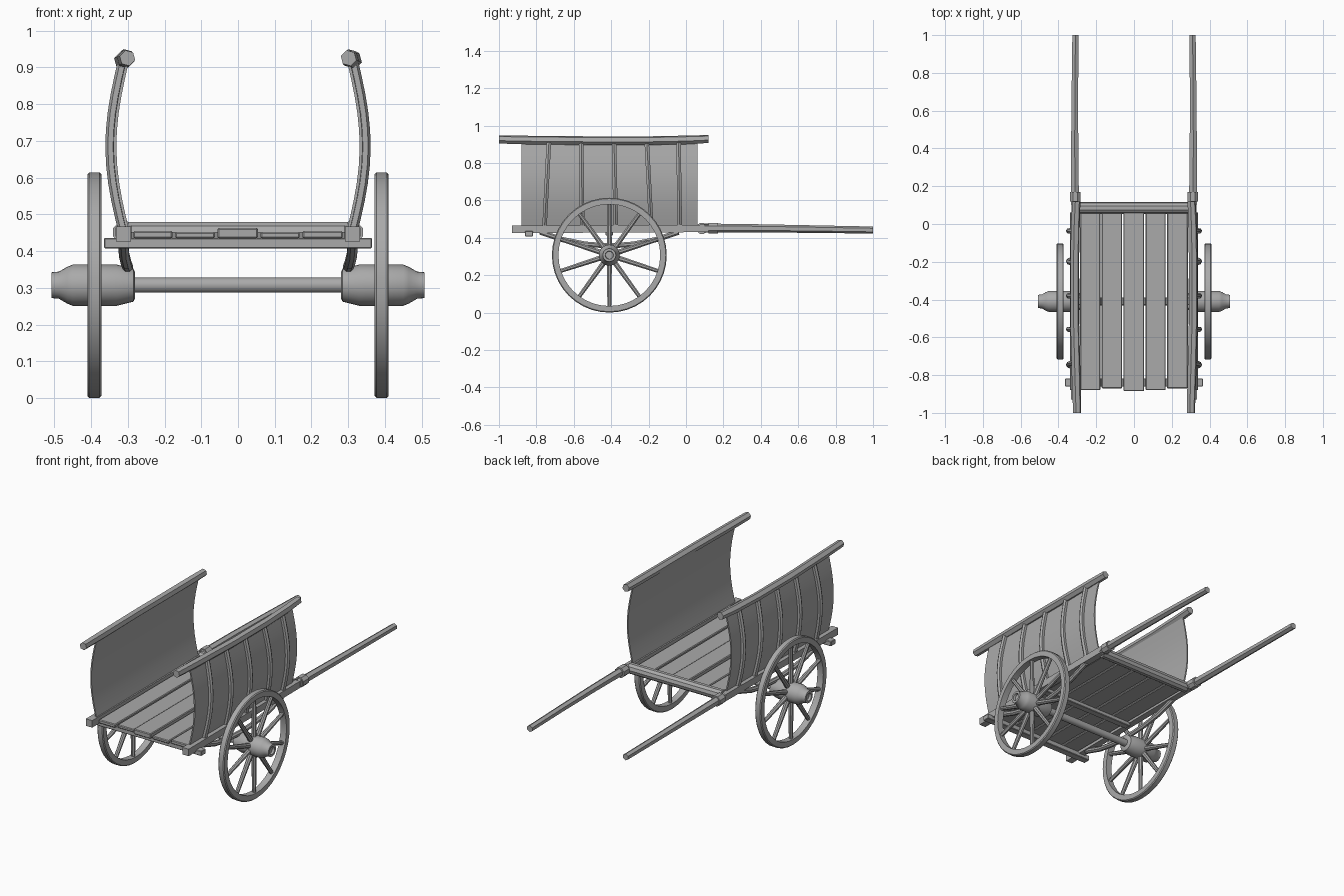
import bpy, bmesh, math
from mathutils import Vector

if "Cube" in bpy.data.objects:
    bpy.data.objects.remove(bpy.data.objects["Cube"])

grey = bpy.data.materials.new("weathered grey")
grey.diffuse_color = (0.4, 0.4, 0.4, 1)
grey.use_nodes = True
grey.node_tree.nodes["Principled BSDF"].inputs["Base Color"].default_value = grey.diffuse_color


def finish(name, bm, angle=35):
    bmesh.ops.recalc_face_normals(bm, faces=bm.faces)
    me = bpy.data.meshes.new(name)
    bm.to_mesh(me)
    bm.free()
    ob = bpy.data.objects.new(name, me)
    bpy.context.collection.objects.link(ob)
    me.materials.append(grey)
    bpy.ops.object.select_all(action='DESELECT')
    ob.select_set(True)
    bpy.context.view_layer.objects.active = ob
    bpy.ops.object.shade_smooth_by_angle(angle=math.radians(angle))
    return ob


def tube(name, pts, radii, sides=8, phase=0.5, side=Vector((1, 0, 0))):
    """Sweep a regular polygon along a path, with a radius for each point."""
    bm = bmesh.new()
    pts = [Vector(p) for p in pts]
    if not isinstance(radii, (list, tuple)):
        radii = [radii] * len(pts)
    rings = []
    for i, p in enumerate(pts):
        t = (pts[min(i + 1, len(pts) - 1)] - pts[max(i - 1, 0)]).normalized()
        u = (side - t * side.dot(t)).normalized()
        v = t.cross(u)
        ring = []
        for k in range(sides):
            a = 2 * math.pi * (k + phase) / sides
            ring.append(bm.verts.new(p + (u * math.cos(a) + v * math.sin(a)) * radii[i]))
        rings.append(ring)
    for a, b in zip(rings, rings[1:]):
        for k in range(sides):
            n = (k + 1) % sides
            bm.faces.new((a[k], a[n], b[n], b[k]))
    bm.faces.new(rings[0])
    bm.faces.new(rings[-1])
    return finish(name, bm)


def lathe_x(name, profile, centre, segs=24, closed=False):
    """Revolve (x, radius) points about an axis parallel to x."""
    bm = bmesh.new()
    rings = []
    for x, r in profile:
        rings.append([bm.verts.new((x, centre[0] + r * math.cos(2 * math.pi * k / segs),
                                    centre[1] + r * math.sin(2 * math.pi * k / segs)))
                      for k in range(segs)])
    pairs = list(zip(rings, rings[1:]))
    if closed:
        pairs.append((rings[-1], rings[0]))
    for a, b in pairs:
        for k in range(segs):
            n = (k + 1) % segs
            bm.faces.new((a[k], a[n], b[n], b[k]))
    if not closed:
        bm.faces.new(rings[0])
        bm.faces.new(rings[-1])
    return finish(name, bm)


def box(name, lo, hi, bevel=0.003):
    bm = bmesh.new()
    bmesh.ops.create_cube(bm, size=1)
    for v in bm.verts:
        v.co = [(l + h) / 2 + c * (h - l) for l, h, c in zip(lo, hi, v.co)]
    bmesh.ops.bevel(bm, geom=bm.edges[:], offset=bevel, segments=1, affect='EDGES')
    return finish(name, bm, 25)


def bow(z):
    """Outward bulge of the side wall at height z."""
    t = (z - 0.44) / 0.48
    return 0.304 + 0.037 * math.sin(math.pi * min(max(t, 0), 1)) + 0.004 * t


WY, WZ = -0.41, 0.307
heights = [0.445 + 0.47 * i / 10 for i in range(11)]

for s, label in ((-1, "left"), (1, "right")):
    # wheel: rim, hub and ten spokes
    lathe_x(label + "_rim", [(s * 0.372, 0.272), (s * 0.372, 0.302), (s * 0.377, 0.307),
                             (s * 0.405, 0.307), (s * 0.41, 0.302), (s * 0.41, 0.272)],
            (WY, WZ), 40, True)
    lathe_x(label + "_hub", [(s * x, r) for x, r in (
        (0.28, 0.036), (0.285, 0.045), (0.33, 0.056), (0.45, 0.056), (0.465, 0.05),
        (0.487, 0.037), (0.508, 0.035), (0.508, 0.022), (0.495, 0.02))], (WY, WZ))
    for k in range(10):
        a = 2 * math.pi * k / 10 + math.pi / 2
        d = Vector((0, math.cos(a), math.sin(a)))
        c = Vector((s * 0.391, WY, WZ))
        tube(f"{label}_spoke_{k}", [c + d * 0.045, c + d * 0.16, c + d * 0.28],
             [0.015, 0.013, 0.011])

    # bowed side wall
    bm = bmesh.new()
    outline = [(bow(z) - 0.004, z) for z in heights] + [(bow(z) - 0.012, z) for z in reversed(heights)]
    ends = [[bm.verts.new((s * x, y, z)) for x, z in outline] for y in (-0.88, 0.062)]
    n = len(outline)
    for i in range(n):
        j = (i + 1) % n
        bm.faces.new((ends[0][i], ends[0][j], ends[1][j], ends[1][i]))
    for i in range(10):
        for e in ends:
            bm.faces.new((e[i], e[i + 1], e[n - 2 - i], e[n - 1 - i]))
    finish(label + "_side_wall", bm)

    # bent uprights on the outside of the wall
    for k, (y0, y1) in enumerate(((-0.757, -0.733), (-0.555, -0.56), (-0.375, -0.385),
                                  (-0.185, -0.21), (-0.033, -0.04))):
        tube(f"{label}_upright_{k}",
             [(s * (bow(z) + 0.004), y0 + (y1 - y0) * i / 10, z) for i, z in enumerate(heights)],
             0.014, 6, 0)

    # top rail
    tube(label + "_top_rail",
         [(s * 0.301, -1, 0.925), (s * 0.306, -0.82, 0.922), (s * 0.314, -0.5, 0.919),
          (s * 0.314, -0.2, 0.919), (s * 0.31, 0, 0.923), (s * 0.305, 0.12, 0.928)],
         [0.022, 0.024, 0.024, 0.024, 0.024, 0.022], 6, 0.25)

    # bottom rail, shaft and the collar joining them
    tube(label + "_bottom_rail", [(s * 0.312, -0.93, 0.446), (s * 0.31, -0.4, 0.447),
                                  (s * 0.31, 0.13, 0.45)], [0.029, 0.028, 0.028], 4)
    tube(label + "_shaft", [(s * 0.312, 0.1, 0.452), (s * 0.314, 0.4, 0.45),
                            (s * 0.313, 0.7, 0.446), (s * 0.31, 1, 0.441)],
         [0.024, 0.022, 0.02, 0.019], 6)
    tube(label + "_collar", [(s * 0.311, 0.12, 0.451), (s * 0.311, 0.17, 0.451)], 0.031, 8)

    # curved brace carrying the rail on the axle
    tube(label + "_brace", [(s * 0.313, -0.78, 0.43), (s * 0.31, -0.66, 0.39),
                            (s * 0.304, -0.54, 0.366), (s * 0.3, -0.41, 0.356),
                            (s * 0.304, -0.28, 0.366), (s * 0.31, -0.16, 0.39),
                            (s * 0.313, -0.04, 0.43)], 0.015, 8)

# floor planks
for k, (x0, x1, y0, z1) in enumerate(((-0.285, -0.178, -0.88, 0.455), (-0.171, -0.063, -0.87, 0.452),
                                      (-0.056, 0.054, -0.885, 0.463), (0.061, 0.168, -0.88, 0.452),
                                      (0.175, 0.285, -0.87, 0.455))):
    box(f"floor_plank_{k}", (x0, y0, 0.434), (x1, 0.07, z1), 0.004)

# crossbars and axle
box("front_crossbar", (-0.365, -0.86, 0.407), (0.365, -0.818, 0.436))
box("middle_crossbar", (-0.3, -0.43, 0.412), (0.3, -0.39, 0.436))
up = Vector((0, 0, 1))
tube("rear_crossbar", [(-0.3, 0.085, 0.45), (0.3, 0.085, 0.45)], 0.031, 10, side=up)
tube("axle", [(-0.3, WY, WZ), (0.3, WY, WZ)], 0.021, 12, side=up)
